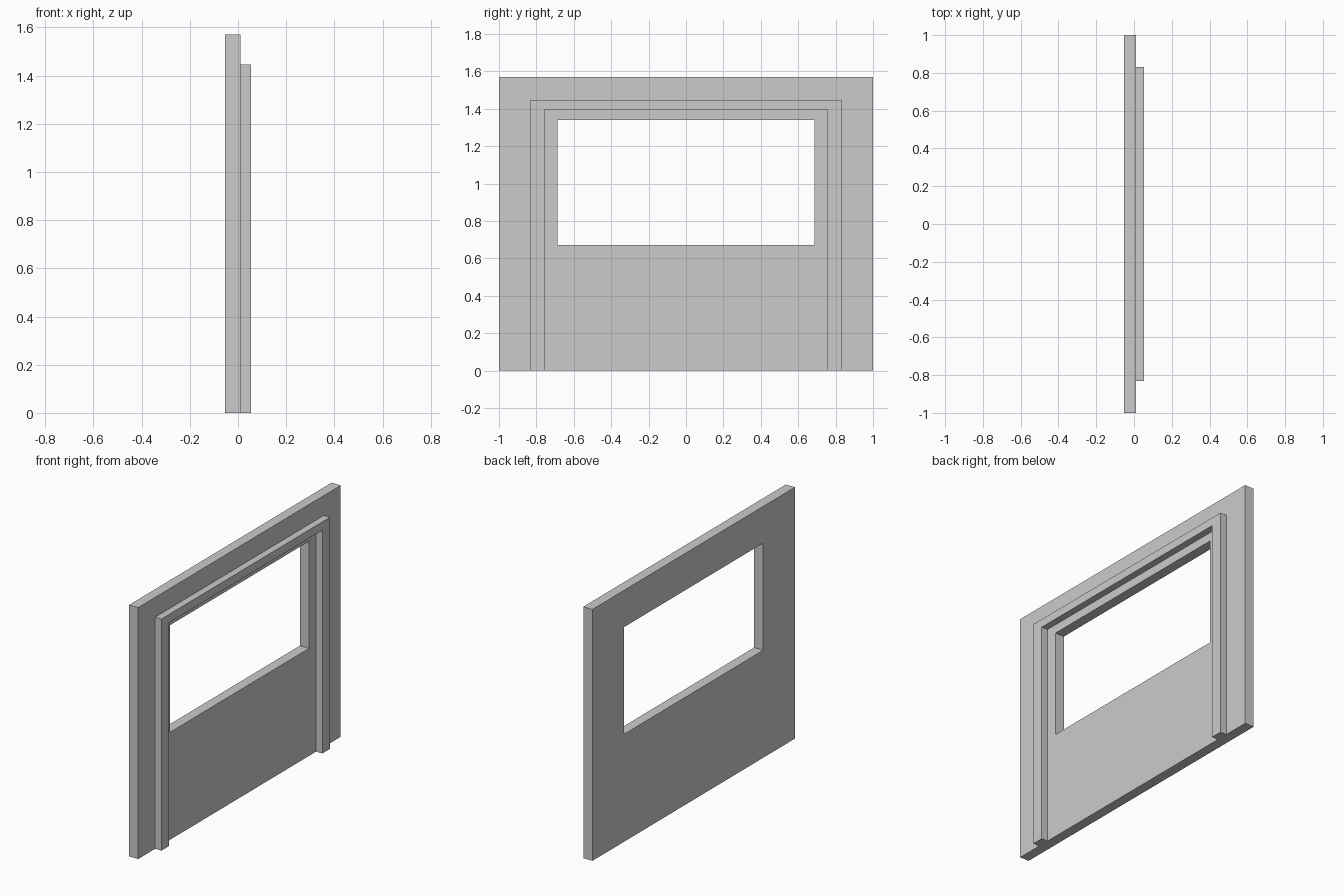
import bpy
import bmesh

if "Cube" in bpy.data.objects:
    bpy.data.objects.remove(bpy.data.objects["Cube"])


def band(name, outer, inner, x0, x1, closed):
    """Solid band between two matching (y, z) outlines, extruded from x0 to x1."""
    bm = bmesh.new()
    o = [bm.verts.new((x0, y, z)) for y, z in outer]
    i = [bm.verts.new((x0, y, z)) for y, z in inner]
    n = len(outer)
    for k in range(n if closed else n - 1):
        j = (k + 1) % n
        bm.faces.new((o[k], o[j], i[j], i[k]))
    new = bmesh.ops.extrude_face_region(bm, geom=bm.faces[:])["geom"]
    verts = [g for g in new if isinstance(g, bmesh.types.BMVert)]
    bmesh.ops.translate(bm, verts=verts, vec=(x1 - x0, 0, 0))
    bmesh.ops.recalc_face_normals(bm, faces=bm.faces[:])
    mesh = bpy.data.meshes.new(name)
    bm.to_mesh(mesh)
    bm.free()
    obj = bpy.data.objects.new(name, mesh)
    bpy.context.collection.objects.link(obj)
    return obj


def arch(half_width, bottom, top):
    """Outline up one side, across the top and down the other."""
    return [(-half_width, bottom), (-half_width, top),
            (half_width, top), (half_width, bottom)]


# wall panel with a rectangular window opening
band("wall_panel", arch(1.0, 0, 1.571), arch(0.687, 0.672, 1.341),
     -0.053, 0.010, closed=True)

# raised trim running up both sides and over the window, open at the floor
band("raised_trim", arch(0.832, 0, 1.447), arch(0.757, 0, 1.395),
     0.010, 0.053, closed=False)
